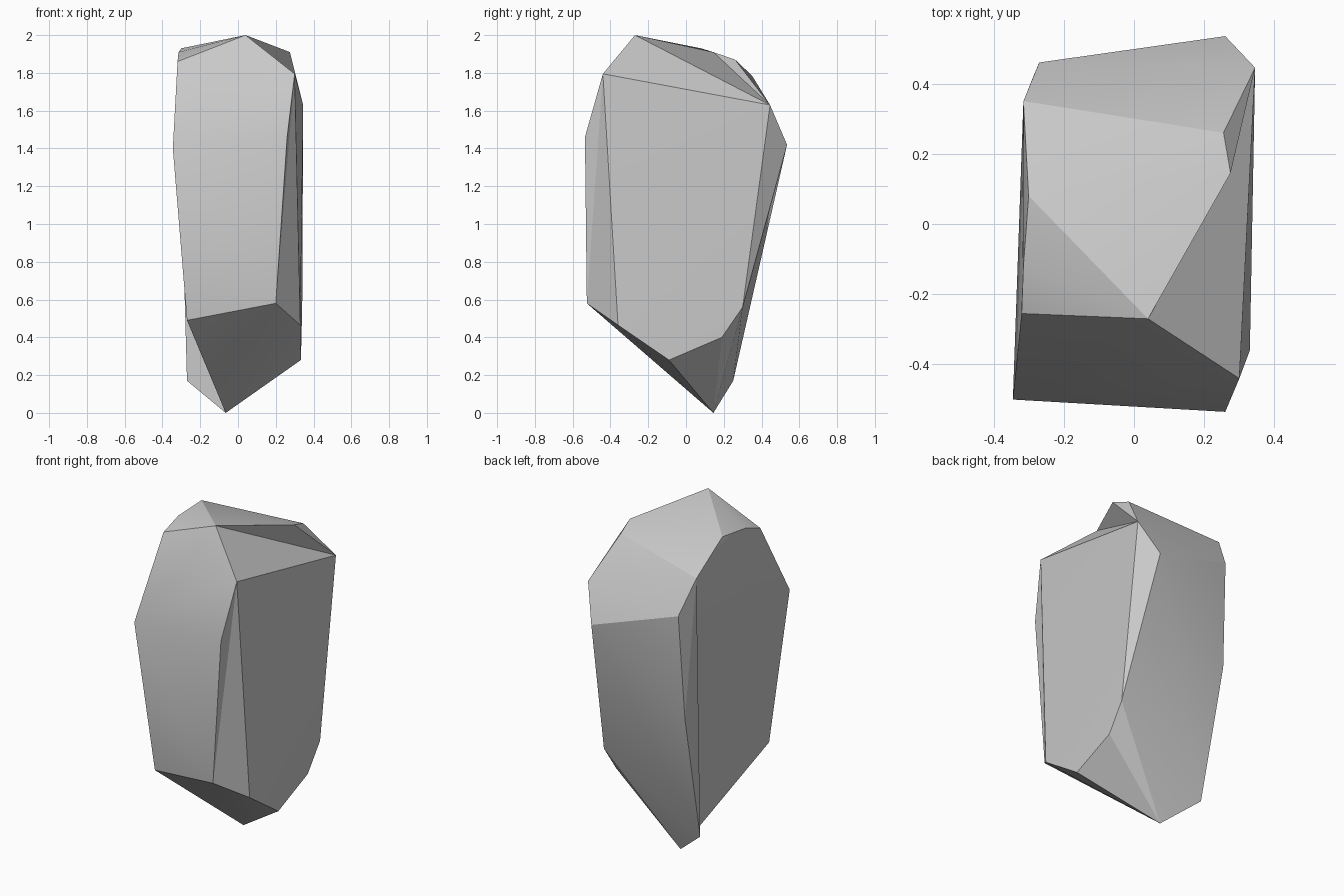
import bpy, bmesh, math

if "Cube" in bpy.data.objects:
    bpy.data.objects.remove(bpy.data.objects["Cube"], do_unlink=True)

# Corner points of the boulder, named by place
corners = {
    # crown
    "peak": (.04, -.27, 2), "crown_left": (.275, .145, 1.91),
    "crown_back": (.255, .26, 1.87), "crown_right": (-.3, .08, 1.93),
    "rim_right": (-.315, -.12, 1.91), "rim_front": (-.32, -.255, 1.86),
    # shoulders
    "shoulder_front": (.3, -.44, 1.795), "shoulder_back": (.345, .445, 1.63),
    "shoulder_right": (-.315, .35, 1.785), "back_left": (.26, .535, 1.42),
    "back_right": (-.27, .46, 1.585), "front_right": (-.345, -.5, 1.4),
    "front_left": (.26, -.535, 1.46),
    # lower body
    "knee_right": (-.27, -.41, .49), "knee_left": (.2, -.525, .58),
    "side_front": (.33, -.36, .465), "side_low": (.333, -.09, .28),
    "side_back": (.335, .19, .4), "side_high": (.34, .3, .56),
    "foot": (-.065, .145, 0),
}

# Wrap the corners in a faceted skin
bm = bmesh.new()
v = {name: bm.verts.new(co) for name, co in corners.items()}
bmesh.ops.convex_hull(bm, input=list(bm.verts))


def turn(a, b, c, d):
    """Swap the ridge a-b for the fold c-d across the same two facets."""
    edge = bm.edges.get((v[a], v[b]))
    if edge and {v[c], v[d]} <= {w for f in edge.link_faces for w in f.verts}:
        bmesh.utils.edge_rotate(edge, True)


# Shallow valleys below the peak and down the front left corner
turn("shoulder_front", "crown_left", "peak", "shoulder_back")
turn("front_left", "side_front", "shoulder_front", "knee_left")
turn("knee_right", "front_left", "front_right", "knee_left")

# Open the back and rebuild it with a ridge that overhangs the right side
rim = {v[n] for n in ("shoulder_right", "knee_right", "foot", "side_high",
                      "back_left", "back_right")}
old = [f for f in bm.faces if set(f.verts) <= rim]
bmesh.ops.delete(bm, geom=old, context="FACES_ONLY")
for e in [e for e in bm.edges if not e.link_faces]:
    bm.edges.remove(e)
v["ridge_waist"] = bm.verts.new((-.287, .42, .95))
v["ridge_foot"] = bm.verts.new((-.27, .25, .17))
for facet in (
    ("shoulder_right", "knee_right", "foot"),
    ("shoulder_right", "foot", "ridge_foot"),
    ("shoulder_right", "ridge_foot", "ridge_waist"),
    ("shoulder_right", "ridge_waist", "back_right"),
    ("back_right", "ridge_waist", "back_left"),
    ("back_left", "ridge_waist", "ridge_foot"),
    ("back_left", "ridge_foot", "side_high"),
    ("side_high", "ridge_foot", "foot"),
):
    bm.faces.new([v[n] for n in facet])
bmesh.ops.recalc_face_normals(bm, faces=list(bm.faces))

mesh = bpy.data.meshes.new("boulder")
bm.to_mesh(mesh)
bm.free()
boulder = bpy.data.objects.new("boulder", mesh)
bpy.context.collection.objects.link(boulder)

# Plain stone colour
stone = bpy.data.materials.new("grey_stone")
stone.use_nodes = True
grey = (.58, .58, .58, 1)
stone.diffuse_color = grey
stone.node_tree.nodes["Principled BSDF"].inputs["Base Color"].default_value = grey
mesh.materials.append(stone)

# Soft shading with crisp main edges
bpy.ops.object.select_all(action="DESELECT")
boulder.select_set(True)
bpy.context.view_layer.objects.active = boulder
bpy.ops.object.shade_smooth_by_angle(angle=math.radians(18))
